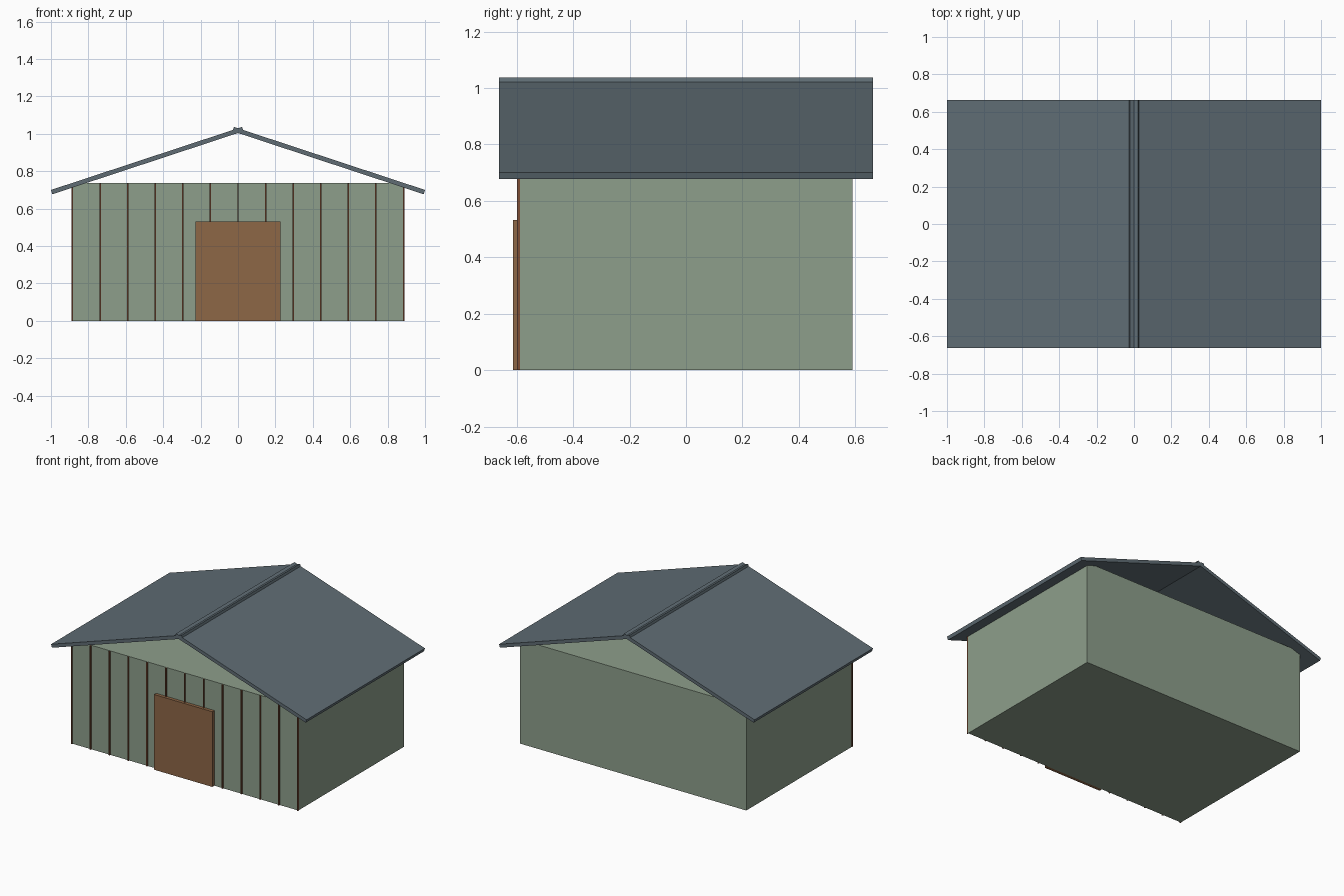
import bpy, bmesh, math
from mathutils import Vector

if "Cube" in bpy.data.objects:
    bpy.data.objects.remove(bpy.data.objects["Cube"])


def material(name, rgb):
    m = bpy.data.materials.new(name)
    m.diffuse_color = (*rgb, 1)
    m.use_nodes = True
    m.node_tree.nodes["Principled BSDF"].inputs["Base Color"].default_value = m.diffuse_color
    return m


GREEN = material("sage_green", (0.27, 0.345, 0.26))
SLATE = material("slate_grey", (0.115, 0.152, 0.175))
BROWN = material("wood_brown", (0.27, 0.135, 0.062))
TRIM = material("dark_wood", (0.20, 0.075, 0.035))


def extrude_profile(name, points, y0, y1, mat):
    """Extrude an x/z outline along y."""
    bm = bmesh.new()
    face = bm.faces.new([bm.verts.new((x, y0, z)) for x, z in points])
    moved = bmesh.ops.extrude_face_region(bm, geom=[face])["geom"]
    bmesh.ops.translate(bm, vec=(0, y1 - y0, 0),
                        verts=[v for v in moved if isinstance(v, bmesh.types.BMVert)])
    bmesh.ops.recalc_face_normals(bm, faces=bm.faces)
    me = bpy.data.meshes.new(name)
    bm.to_mesh(me)
    bm.free()
    me.materials.append(mat)
    ob = bpy.data.objects.new(name, me)
    bpy.context.collection.objects.link(ob)
    return ob


def box(name, x0, x1, y0, y1, z0, z1, mat):
    return extrude_profile(name, [(x0, z0), (x1, z0), (x1, z1), (x0, z1)], y0, y1, mat)


# Main body: flat-topped block, open gable above
box("walls", -0.885, 0.885, -0.59, 0.59, 0, 0.736, GREEN)

# Front door panel
box("door", -0.228, 0.228, -0.613, -0.588, 0, 0.532, BROWN)

# Thin vertical battens across the front
for i in range(-6, 7):
    x = i * 0.1475
    box(f"batten_{i + 7}", x - 0.004, x + 0.004, -0.599, -0.589, 0, 0.735, TRIM)

# Two roof slabs that cross slightly at the ridge
high, low = Vector((-0.022, 1.037)), Vector((1.0, 0.70))
along = (low - high).normalized()
down = Vector((along.y, -along.x)) * 0.024
outline = [high, low, low + down, high + down]
for side, sign in (("right", 1), ("left", -1)):
    extrude_profile(f"roof_{side}", [(sign * p.x, p.y) for p in outline],
                    -0.662, 0.662, SLATE)
